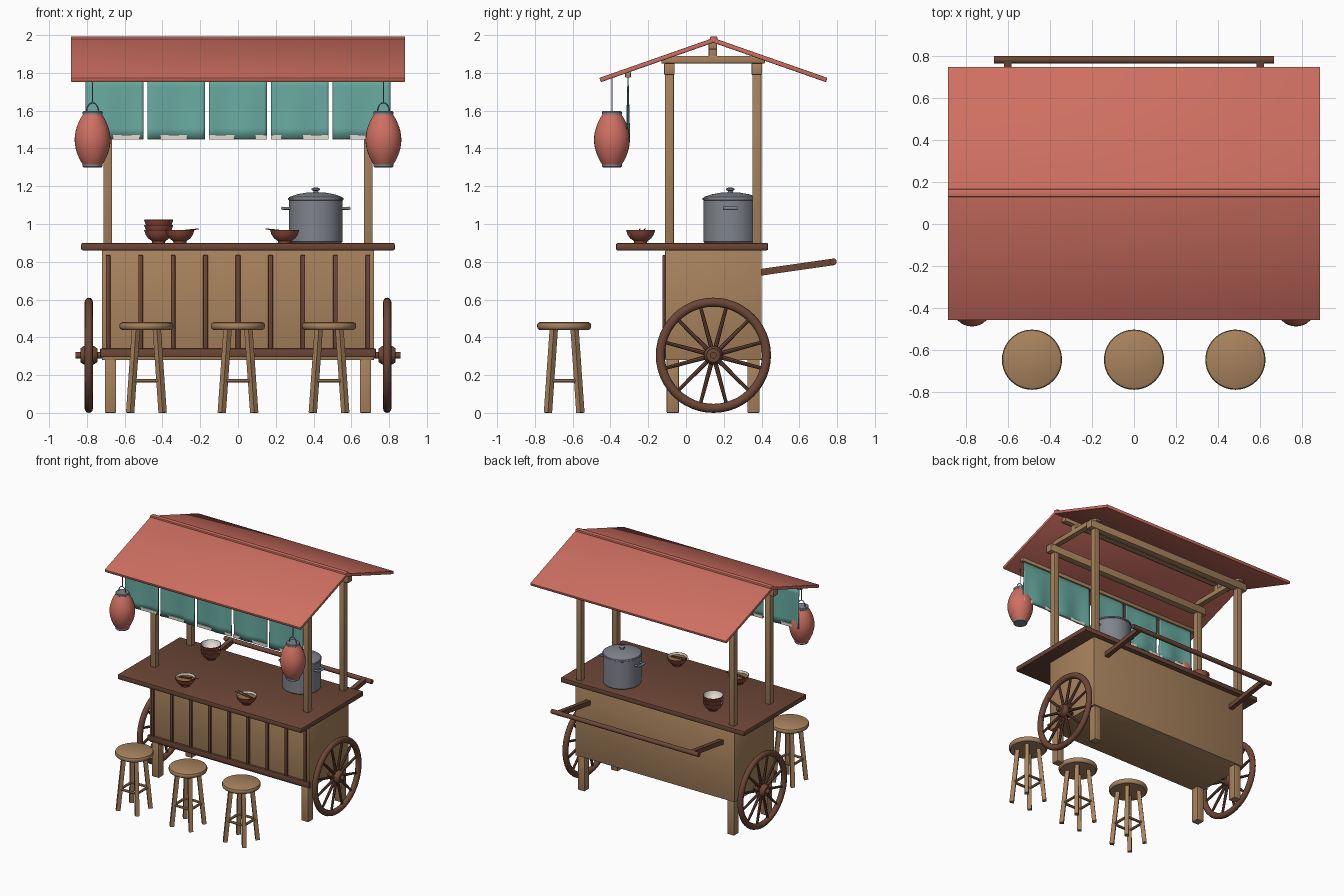
import bpy, bmesh
from math import pi, sin, cos, radians
from mathutils import Vector, Matrix

if "Cube" in bpy.data.objects:
    bpy.data.objects.remove(bpy.data.objects["Cube"])


def material(name, r, g, b):
    m = bpy.data.materials.new(name)
    m.use_nodes = True
    m.diffuse_color = (r, g, b, 1)
    m.node_tree.nodes["Principled BSDF"].inputs["Base Color"].default_value = (r, g, b, 1)
    return m


WOOD = material("light wood", .39, .225, .11)
DARK = material("dark wood", .15, .062, .037)
RED = material("roof red", .62, .16, .12)
TEAL = material("teal cloth", .14, .41, .36)
CREAM = material("cream", .75, .72, .65)
METAL = material("grey metal", .22, .23, .27)
BOWL = material("bowl red brown", .28, .07, .045)
BROTH = material("broth", .3, .16, .06)
made = []


def finish(name, bm, mat):
    bmesh.ops.recalc_face_normals(bm, faces=bm.faces)
    mesh = bpy.data.meshes.new(name)
    bm.to_mesh(mesh)
    bm.free()
    mesh.materials.append(mat)
    ob = bpy.data.objects.new(name, mesh)
    bpy.context.collection.objects.link(ob)
    made.append(ob)
    return ob


def box(name, xs, ys, zs, mat, bevel=.004, turn=Matrix()):
    lo, hi = Vector((xs[0], ys[0], zs[0])), Vector((xs[1], ys[1], zs[1]))
    bm = bmesh.new()
    bmesh.ops.create_cube(bm, size=1, matrix=turn @ Matrix.Translation((lo + hi) / 2)
                          @ Matrix.Diagonal((*(hi - lo), 1)))
    if bevel:
        bmesh.ops.bevel(bm, geom=bm.edges[:], offset=bevel, segments=2, profile=.5, affect='EDGES')
    return finish(name, bm, mat)


def rods(name, pairs, r1, r2, mat, sides=12):
    """Round or square bars between pairs of points."""
    bm = bmesh.new()
    for p, q in pairs:
        p, q = Vector(p), Vector(q)
        d = q - p
        spin = Matrix.Rotation(pi / 4 if sides == 4 else 0, 4, 'Z')
        place = Matrix.Translation((p + q) / 2) @ d.to_track_quat('Z', 'Y').to_matrix().to_4x4() @ spin
        bmesh.ops.create_cone(bm, cap_ends=True, segments=sides, radius1=r1, radius2=r2,
                              depth=d.length, matrix=place)
    return finish(name, bm, mat)


def lathe(name, profile, place, mat, steps=32):
    """Spin (radius, height) points around z, then move into place."""
    bm = bmesh.new()
    verts = [bm.verts.new((r, 0, z)) for r, z in profile]
    edges = [bm.edges.new(e) for e in zip(verts, verts[1:])]
    bmesh.ops.spin(bm, geom=verts + edges, cent=(0, 0, 0), axis=(0, 0, 1), angle=2 * pi, steps=steps)
    bmesh.ops.remove_doubles(bm, verts=bm.verts, dist=.0002)
    bm.transform(place)
    return finish(name, bm, mat)


at = lambda *p: Matrix.Translation(p)

# Cabinet and counter
box("cabinet", (-.72, .72), (-.11, .40), (.28, .86), WOOD)
box("counter", (-.83, .83), (-.37, .435), (.86, .90), DARK, .008)
box("front_rail", (-.73, .73), (-.128, -.105), (.295, .34), DARK)
for i in range(9):
    x = -.688 + i * .172
    box("front_batten", (x - .012, x + .012), (-.124, -.105), (.335, .835), DARK, .002)

# Legs, posts and roof frame
for s in (-1, 1):
    for y in (-.07, .357):
        box("leg", (s * .675 - .03, s * .675 + .03), (y - .032, y + .032), (0, .29), WOOD)
    for y in (-.088, .375):
        box("post", (s * .69 - .023, s * .69 + .023), (y - .024, y + .024), (.89, 1.82), WOOD)
    box("tie_beam", (s * .69 - .022, s * .69 + .022), (-.13, .417), (1.85, 1.89), WOOD)
    box("king_post", (s * .69 - .02, s * .69 + .02), (.12, .164), (1.86, 1.965), WOOD)
for y in (-.088, .375):
    box("top_plate", (-.75, .75), (y - .028, y + .028), (1.79, 1.85), WOOD)
box("ridge_beam", (-.8, .8), (.12, .164), (1.925, 1.965), WOOD)

# Roof slabs and ridge
for s in (-1, 1):
    turn = at(0, .145, 1.985) @ Matrix.Rotation(-s * radians(19.3), 4, 'X')
    box("roof_panel", (-.885, .885), sorted((-s * .012, s * .64)), (-.024, 0), RED, .005, turn)
box("ridge_cap", (-.885, .885), (.128, .166), (1.972, 1.993), RED, .006)

# Wheels and axle
rods("axle", [((-.86, .145, .305), (.86, .145, .305))], .018, .018, DARK)
for s in (-1, 1):
    c = Vector((s * .79, .145, .305))
    hubturn = Matrix.Translation(c) @ Matrix.Rotation(pi / 2, 4, 'Y')
    ring = [(.281 + .024 * cos(a * pi / 6), .022 * sin(a * pi / 6)) for a in range(13)]
    lathe("wheel_rim", ring, hubturn, DARK, 48)
    lathe("wheel_hub", [(0, -.045), (.036, -.045), (.05, -.025), (.05, .025), (.036, .045), (0, .045)],
          hubturn, DARK, 24)
    spokes = []
    for k in range(12):
        a = pi / 12 + k * pi / 6
        d = Vector((0, cos(a), sin(a)))
        spokes.append((c + d * .04, c + d * .27))
    rods("wheel_spokes", spokes, .012, .009, DARK, 8)

# Push handle at the back
rods("handle_bar", [((-.665, .78, .80), (.665, .78, .80))], .018, .018, DARK, 16)
rods("handle_arms", [((s * .6, .38, .742), (s * .6, .785, .80)) for s in (-1, 1)], .025, .025, DARK, 4)

# Curtain rail, five cloth panels and their hems
box("curtain_rail", (-.83, .83), (-.322, -.292), (1.775, 1.805), WOOD)
for i in range(5):
    cx = (i - 2) * .327
    bm = bmesh.new()
    bmesh.ops.create_grid(bm, x_segments=18, y_segments=6, size=.5)
    for v in bm.verts:
        drop = .5 - v.co.y
        wave = sin(v.co.x * 2 * pi * 1.2 + i * 1.9)
        v.co = (cx + v.co.x * .305, -.307 + .009 * drop * wave, 1.785 - .335 * drop)
    cloth = finish("curtain_panel", bm, TEAL)
    solid = cloth.modifiers.new("thickness", 'SOLIDIFY')
    solid.thickness = .005
    solid.offset = 0
    box("curtain_hem", (cx - .1525, cx + .1525), (-.311, -.303), (1.448, 1.472), CREAM, 0)

# Lanterns with wire loops
for s in (-1, 1):
    x, y = s * .77, -.392
    barrel = [(.05 + .045 * sin(pi * t / 12) ** .85, 1.312 + .268 * t / 12) for t in range(13)]
    lathe("lantern", barrel, at(x, y, 0), RED)
    for z in (1.3, 1.576):
        lathe("lantern_cap", [(0, z), (.048, z), (.052, z + .004), (.052, z + .018), (.048, z + .022),
                              (0, z + .022)], at(x, y, 0), METAL)
    arch = [(x + .032 * cos(pi * k / 8), y, 1.595 + .047 * sin(pi * k / 8)) for k in range(9)]
    rods("lantern_wire", list(zip(arch, arch[1:])) + [((x, y, 1.64), (x, y, 1.79))], .0035, .0035, METAL, 6)

# Cooking pot with lid, knob and side handles
px, py = .412, .235
lathe("pot", [(0, .9), (.135, .9), (.142, .907), (.142, 1.125), (.147, 1.128), (.147, 1.138), (0, 1.138)],
      at(px, py, 0), METAL, 40)
lathe("pot_lid", [(.144, 1.136), (.14, 1.143), (.1, 1.157), (.05, 1.166), (.014, 1.168), (.012, 1.175),
                  (.022, 1.18), (.022, 1.187), (.012, 1.192), (0, 1.193)], at(px, py, 0), METAL, 40)
for s in (-1, 1):
    for y in (-.03, .03):
        rods("pot_handle_stub", [((px + s * .135, py + y, 1.083), (px + s * .178, py + y, 1.083))], .008, .008, METAL)
    rods("pot_handle", [((px + s * .175, py - .038, 1.083), (px + s * .175, py + .038, 1.083))],
         .009, .009, METAL)


# Bowls: outer shell, pale lining
def bowl(x, y, z):
    lathe("bowl", [(0, 0), (.034, 0), (.036, .01), (.056, .024), (.07, .045), (.077, .068), (.073, .069)],
          at(x, y, z), BOWL)
    lathe("bowl_lining", [(.073, .069), (.066, .046), (.05, .026), (.03, .015), (0, .013)], at(x, y, z), CREAM)


for k in range(3):
    bowl(-.42, .25, .9 + k * .027)
for x, s in ((-.308, 1), (.247, -1)):
    y = -.24
    bowl(x, y, .9)
    lathe("soup", [(.069, .953), (.03, .957), (0, .957)], at(x, y, 0), BROTH)
    rods("chopsticks", [((x - s * .05, y + d, .958), (x + s * .1, y + d * 1.8 + .01, .974)) for d in (-.008, .008)],
         .003, .003, DARK, 6)

# Stools
for x in (-.485, 0, .482):
    y = -.645
    lathe("stool_seat", [(0, .44), (.132, .44), (.14, .446), (.143, .455), (.143, .466), (.139, .475), (.13, .48),
                         (0, .48)], at(x, y, 0), WOOD, 40)
    corners = [(1, 1), (-1, 1), (-1, -1), (1, -1)]
    rods("stool_legs", [((x + a * .086, y + b * .086, 0), (x + a * .055, y + b * .055, .445)) for a, b in corners],
         .022, .022, WOOD, 4)
    rods("stool_rungs", [((x + a * .074, y + b * .074, .17), (x + c * .074, y + d * .074, .17))
                         for (a, b), (c, d) in zip(corners, corners[1:] + corners[:1])], .01, .01, WOOD, 8)

# Smooth shading with sharp edges kept
bpy.ops.object.select_all(action='DESELECT')
for ob in made:
    ob.select_set(True)
bpy.context.view_layer.objects.active = made[0]
bpy.ops.object.shade_smooth_by_angle(angle=radians(35))
